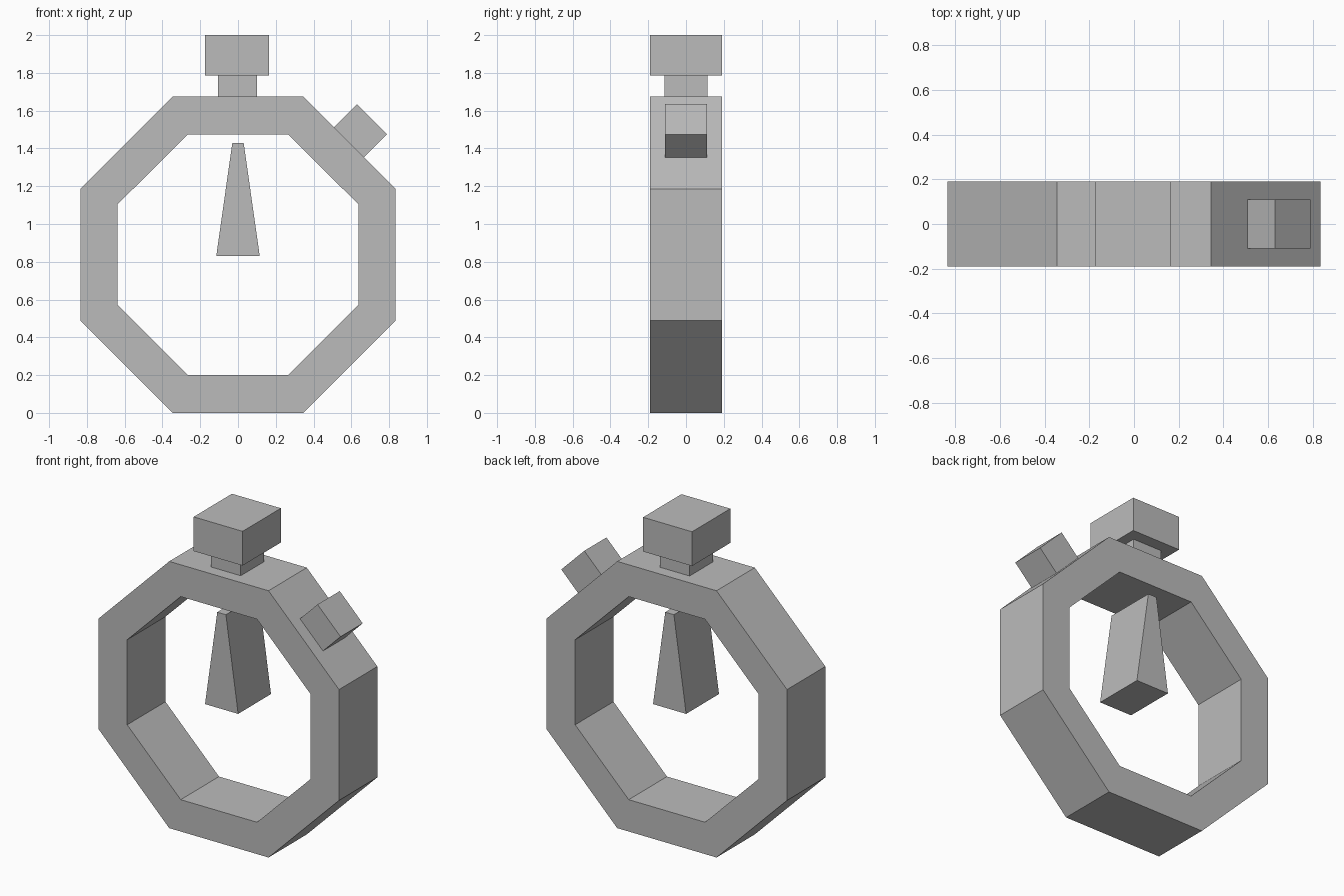
import bpy, bmesh
from mathutils import Matrix, Vector

cube = bpy.data.objects.get("Cube")
if cube:
    bpy.data.objects.remove(cube, do_unlink=True)

grey = bpy.data.materials.new("plain_grey")
grey.use_nodes = True
colour = (0.5, 0.5, 0.5, 1)
grey.diffuse_color = colour
next(n for n in grey.node_tree.nodes
     if n.type == 'BSDF_PRINCIPLED').inputs["Base Color"].default_value = colour


def finish(name, bm):
    bmesh.ops.recalc_face_normals(bm, faces=bm.faces)
    mesh = bpy.data.meshes.new(name)
    bm.to_mesh(mesh)
    bm.free()
    mesh.materials.append(grey)
    obj = bpy.data.objects.new(name, mesh)
    bpy.context.collection.objects.link(obj)
    return obj


def prism(name, outline, half_depth):
    """Solid from an x-z outline, extruded along y."""
    bm = bmesh.new()
    face = bm.faces.new([bm.verts.new((x, -half_depth, z)) for x, z in outline])
    out = bmesh.ops.extrude_face_region(bm, geom=[face])
    moved = [v for v in out["geom"] if isinstance(v, bmesh.types.BMVert)]
    bmesh.ops.translate(bm, verts=moved, vec=(0, 2 * half_depth, 0))
    return finish(name, bm)


def box(name, size, centre, tilt=0):
    bm = bmesh.new()
    matrix = (Matrix.Translation(centre) @ Matrix.Rotation(tilt, 4, 'Y')
              @ Matrix.Diagonal((*size, 1)))
    bmesh.ops.create_cube(bm, size=1, matrix=matrix)
    return finish(name, bm)


def octagon(side, flat, half_height, half_side):
    """Corners of an octagon centred on the dial."""
    quarter = [(flat, half_height), (side, half_side)]
    right = quarter + [(x, -z) for x, z in reversed(quarter)]
    return [(x, z + 0.8375) for x, z in right + [(-x, z) for x, z in reversed(right)]]


# Open octagonal case
outer = octagon(0.835, 0.345, 0.8375, 0.348)
inner = octagon(0.637, 0.265, 0.6375, 0.267)
bm = bmesh.new()
loops = [[bm.verts.new((x, y, z)) for x, z in ring]
         for ring, y in ((outer, -0.19), (outer, 0.19), (inner, 0.19), (inner, -0.19))]
for k, loop in enumerate(loops):
    following = loops[(k + 1) % 4]
    for i in range(8):
        j = (i + 1) % 8
        bm.faces.new((loop[i], loop[j], following[j], following[i]))
finish("case_ring", bm)

# Tapered hand floating in the middle
prism("clock_hand", [(-0.115, 0.83), (0.115, 0.83), (0.03, 1.43), (-0.03, 1.43)], 0.163)

# Crown on its neck
box("crown_neck", (0.205, 0.23, 0.12), (-0.003, 0, 1.73))
box("crown_cap", (0.34, 0.38, 0.215), (-0.005, 0, 1.8925))

# Slanted side button
box("side_button", (0.226, 0.22, 0.18), (0.646, 0, 1.491), 0.785)
